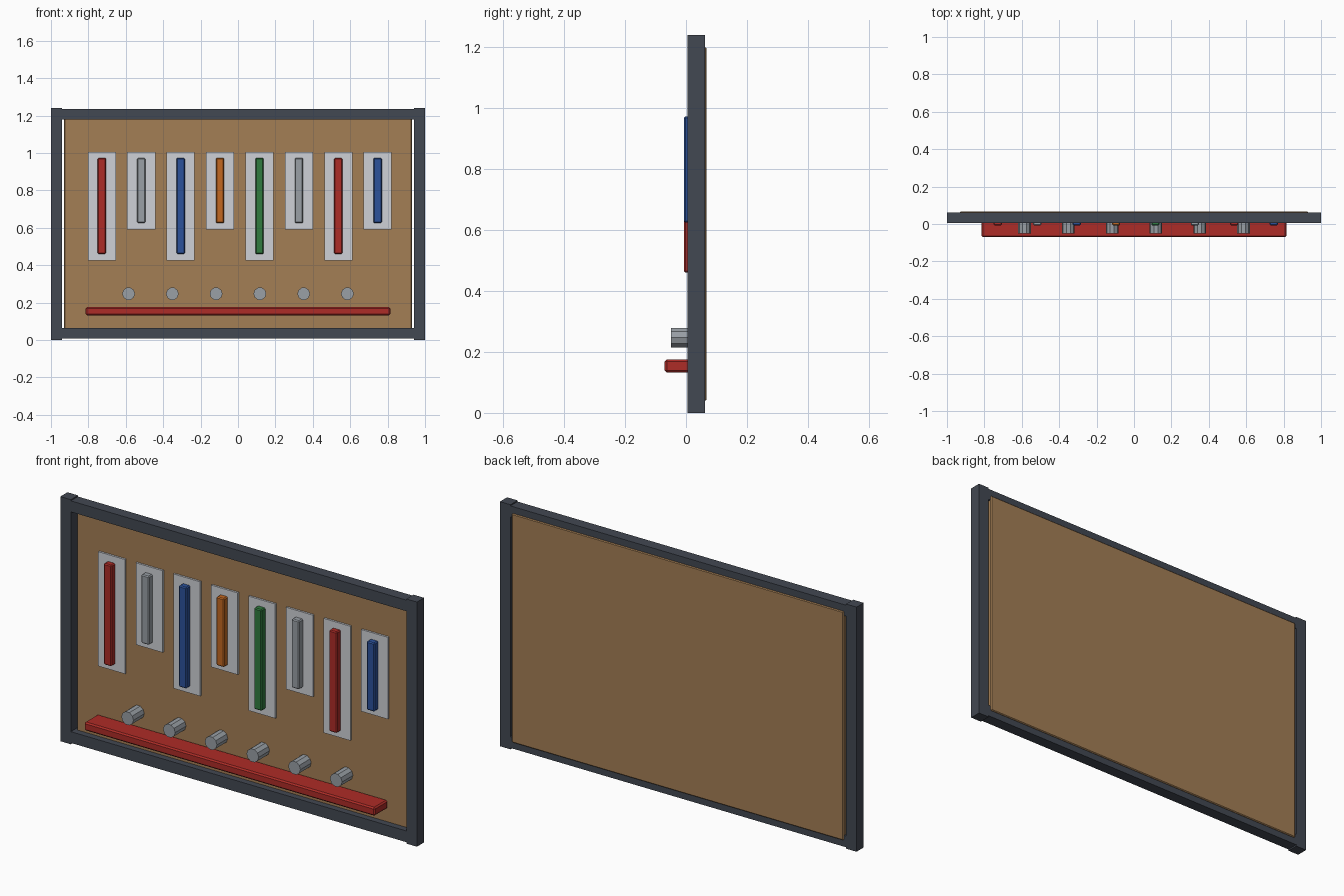
import bpy, bmesh, math
from mathutils import Matrix

if "Cube" in bpy.data.objects:
    bpy.data.objects.remove(bpy.data.objects["Cube"])

mats = {}
PALETTE = {
    "frame": (0.055, 0.065, 0.085), "board": (0.37, 0.21, 0.09),
    "label": (0.62, 0.64, 0.68), "steel": (0.32, 0.35, 0.38),
    "red": (0.42, 0.025, 0.02), "blue": (0.025, 0.085, 0.33),
    "orange": (0.55, 0.14, 0.015), "green": (0.03, 0.2, 0.05),
}


def material(key):
    if key not in mats:
        mats[key] = bpy.data.materials.new(key)
        mats[key].diffuse_color = (*PALETTE[key], 1)
    return mats[key]


def finish(name, bm, key):
    me = bpy.data.meshes.new(name)
    bm.to_mesh(me)
    bm.free()
    me.materials.append(material(key))
    ob = bpy.data.objects.new(name, me)
    bpy.context.collection.objects.link(ob)
    return ob


def box(name, xs, ys, zs, key, bevel=0):
    bm = bmesh.new()
    bmesh.ops.create_cube(bm, size=1)
    for v in bm.verts:
        for i, (lo, hi) in enumerate((xs, ys, zs)):
            v.co[i] = lo if v.co[i] < 0 else hi
    ob = finish(name, bm, key)
    if bevel:
        m = ob.modifiers.new("bevel", "BEVEL")
        m.width, m.segments = bevel, 1
    return ob


def peg(name, x, z, r, y0, y1, key):
    bm = bmesh.new()
    turn = Matrix.Translation((x, (y0 + y1) / 2, z)) @ Matrix.Rotation(math.pi / 2, 4, "X")
    bmesh.ops.create_cone(bm, cap_ends=True, segments=10, radius1=r, radius2=r,
                          depth=y1 - y0, matrix=turn @ Matrix.Rotation(math.pi / 2, 4, "Z"))
    return finish(name, bm, key)


BOARD_Y = 0.037
FRAME_Y = (0.005, 0.062)

# Backing board
box("board", (-0.93, 0.93), (BOARD_Y, 0.068), (0.04, 1.2), "board", 0.004)

# Frame posts and rails
box("left_post", (-1, -0.941), FRAME_Y, (0, 1.24), "frame")
box("right_post", (0.941, 1), FRAME_Y, (0, 1.24), "frame")
box("bottom_rail", (-0.941, 0.941), FRAME_Y, (0.007, 0.064), "frame")
box("top_rail", (-0.941, 0.941), FRAME_Y, (1.178, 1.234), "frame")

# Tools on pale outline plates, alternating long and short
colours = ["red", "steel", "blue", "orange", "green", "steel", "red", "blue"]
for i, key in enumerate(colours):
    x = -0.728 + i * 0.2107
    drop = 0.165 if i % 2 else 0
    box(f"tool_plate_{i + 1}", (x - 0.075, x + 0.075), (0.027, BOARD_Y + 0.001),
        (0.425 + drop, 1.005), "label")
    box(f"tool_{i + 1}", (x - 0.022, x + 0.022), (-0.007, 0.028),
        (0.46 + drop, 0.973), key, 0.005)

# Row of pegs
for i in range(6):
    peg(f"peg_{i + 1}", (i - 2.5) * 0.234, 0.247, 0.034, -0.05, BOARD_Y + 0.001, "steel")

# Shelf
box("shelf", (-0.815, 0.815), (-0.07, BOARD_Y + 0.001), (0.132, 0.175), "red", 0.007)

for m in bpy.data.materials:
    if m.users and not m.is_grease_pencil:
        m.use_nodes = True
        m.node_tree.nodes["Principled BSDF"].inputs["Base Color"].default_value = m.diffuse_color
